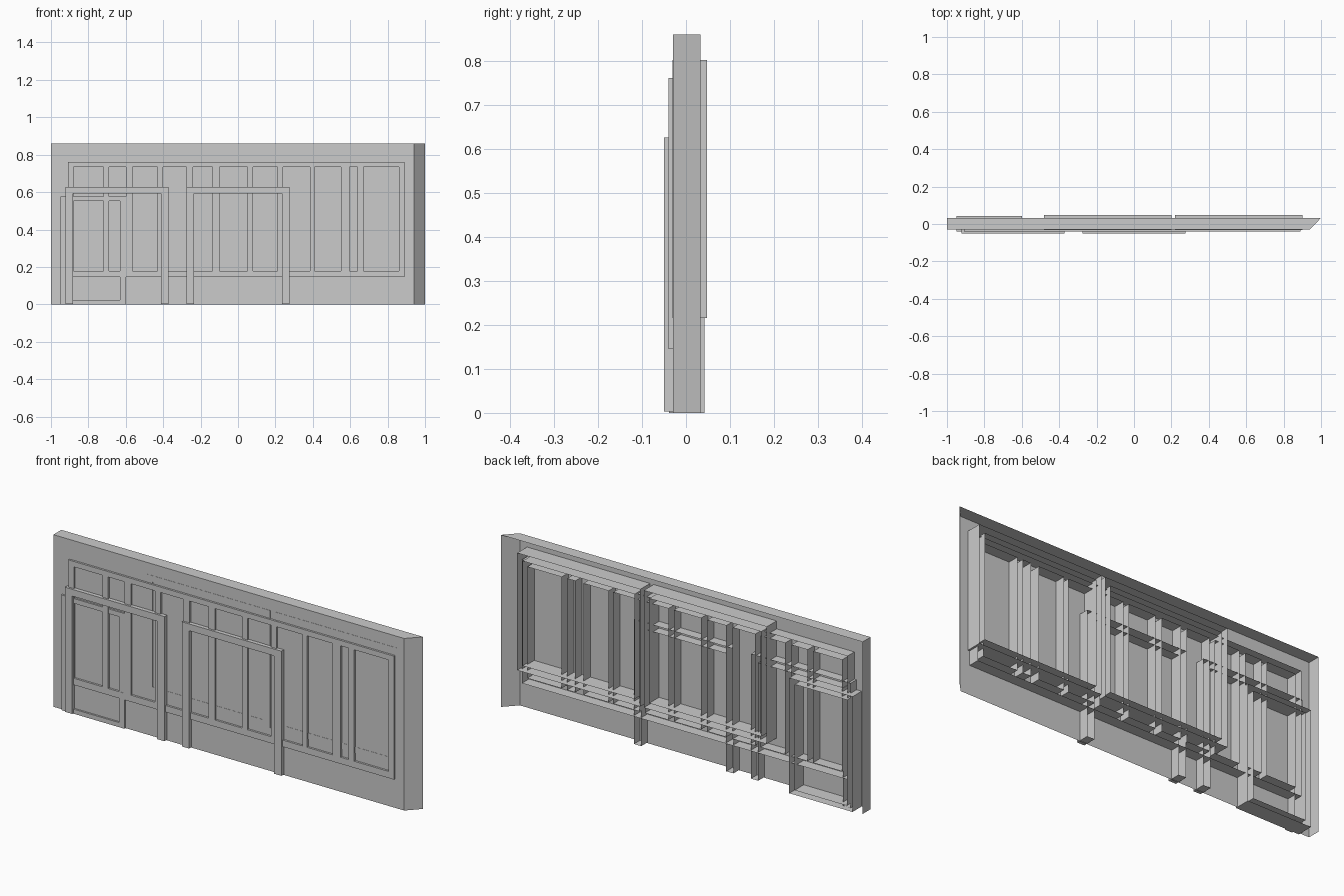
import bpy, bmesh

if "Cube" in bpy.data.objects:
    bpy.data.objects.remove(bpy.data.objects["Cube"])


def finish(name, bm):
    """Make normals consistent with front faces toward -y, then add the object."""
    bmesh.ops.recalc_face_normals(bm, faces=bm.faces)
    bm.normal_update()
    if sum(f.normal.y * f.calc_area() for f in bm.faces) > 0:
        bmesh.ops.reverse_faces(bm, faces=bm.faces)
    mesh = bpy.data.meshes.new(name)
    bm.to_mesh(mesh)
    bm.free()
    obj = bpy.data.objects.new(name, mesh)
    bpy.context.collection.objects.link(obj)
    return obj


def hollow_frame(name, xs, zs, open_row, front, back):
    """Front plate on an x/z grid with odd columns of one row left open;
    every border is drawn back as a thin side, the rear stays open."""
    bm = bmesh.new()
    v = [[bm.verts.new((x, front, z)) for z in zs] for x in xs]
    for i in range(len(xs) - 1):
        for j in range(len(zs) - 1):
            if not (j == open_row and i % 2 == 1):
                bm.faces.new((v[i][j], v[i + 1][j], v[i + 1][j + 1], v[i][j + 1]))
    rim = [e for e in bm.edges if e.is_boundary]
    new = bmesh.ops.extrude_edge_only(bm, edges=rim)["geom"]
    for g in new:
        if isinstance(g, bmesh.types.BMVert):
            g.co.y = back
    return finish(name, bm)


# Wall shell: front sheet, top and two ends, mitred on the right, open behind and below
H, F, B = 0.86, -0.03, 0.033
plan = [(-1, B), (-1, F), (0.94, F), (1, B)]
bm = bmesh.new()
low = [bm.verts.new((x, y, 0)) for x, y in plan]
top = [bm.verts.new((x, y, H)) for x, y in plan]
for i in range(3):
    bm.faces.new((low[i], low[i + 1], top[i + 1], top[i]))
bm.faces.new(top)
finish("wall_shell", bm)

# Long window grid on the front
hollow_frame("front_window_grid",
             [-0.91, -0.88, -0.72, -0.69, -0.60, -0.565, -0.43, -0.40, -0.275,
              -0.24, -0.135, -0.10, 0.05, 0.08, 0.21, 0.24, 0.385, 0.41, 0.55,
              0.595, 0.64, 0.67, 0.86, 0.89],
             [0.145, 0.178, 0.735, 0.762], 1, -0.04, 0.025)

# Two front door surrounds
for n, cx in enumerate((-0.647, 0.0), 1):
    hollow_frame(f"front_door_frame_{n}",
                 [cx - 0.275, cx - 0.235, cx + 0.235, cx + 0.275],
                 [0.003, 0.592, 0.626], 0, -0.05, 0.018)

# Rear door surround with a threshold
hollow_frame("rear_door_frame", [-0.95, -0.92, -0.63, -0.60],
             [0.0, 0.023, 0.552, 0.576], 1, -0.039, 0.042)

# Two rear window surrounds
for n, (x0, x1) in enumerate(((-0.48, 0.2), (0.22, 0.9)), 1):
    hollow_frame(f"rear_window_frame_{n}", [x0, x0 + 0.03, x1 - 0.03, x1],
                 [0.216, 0.246, 0.77, 0.802], 1, -0.031, 0.048)
